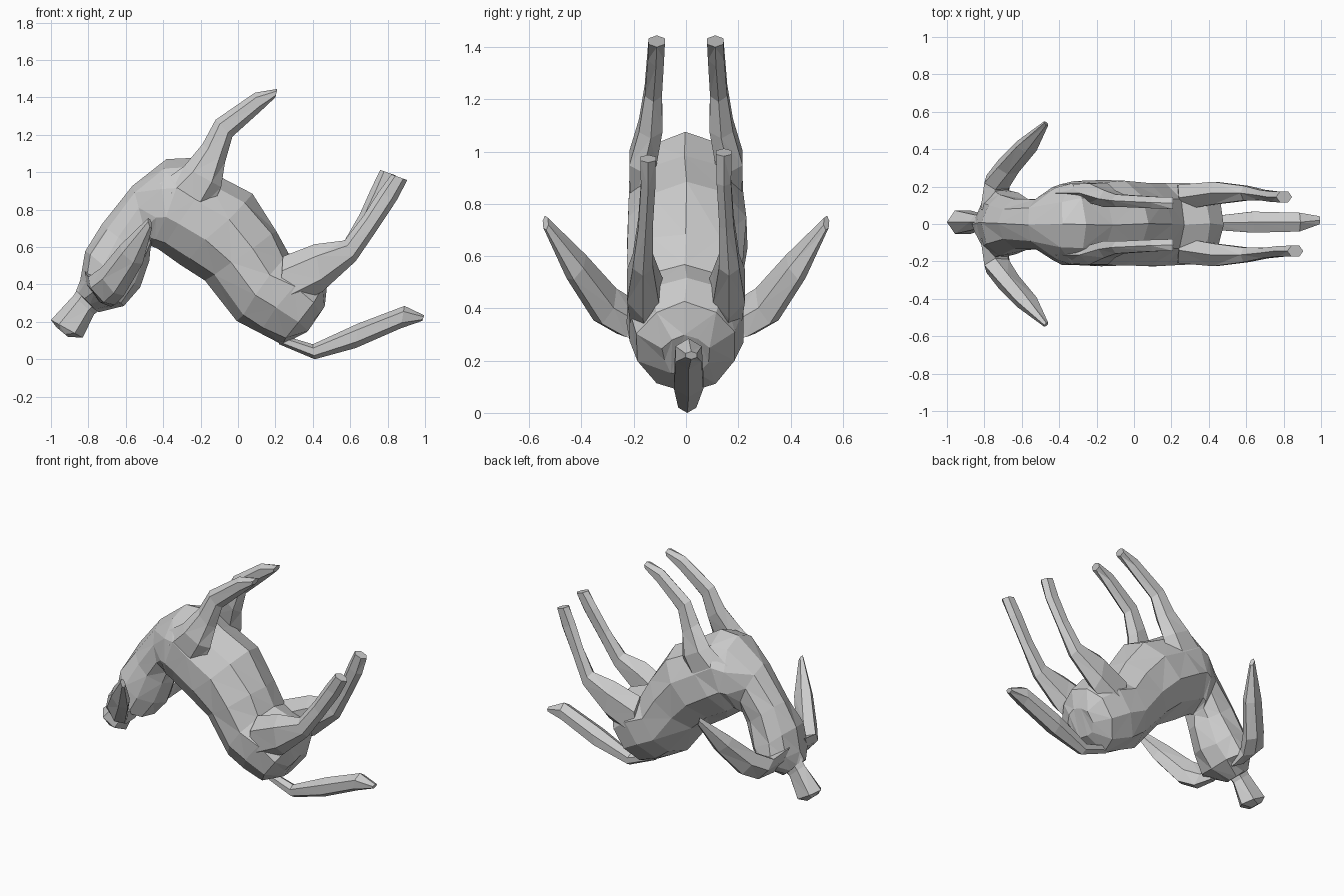
import bpy, bmesh, math, random
from mathutils import Vector

random.seed(4)


def loft(name, rings, n, side=Vector((0, 1, 0)), jitter=0.0):
    """Skin faceted rings; each ring = (end point A, end point B, half width)."""
    bm = bmesh.new()
    loops = []
    for a, b, w in rings:
        a, b = Vector(a), Vector(b)
        mid, half = (a + b) / 2, (a - b) / 2
        loop = []
        for i in range(n):
            t = 2 * math.pi * i / n
            r = Vector([random.uniform(-jitter, jitter) for _ in range(3)])
            loop.append(bm.verts.new(mid + half * math.cos(t) + side * w * math.sin(t) + r))
        loops.append(loop)
    for p, q in zip(loops, loops[1:]):
        for i in range(n):
            j = (i + 1) % n
            bm.faces.new((p[i], p[j], q[j], q[i]))
    bm.faces.new(loops[0])
    bm.faces.new(loops[-1])
    bmesh.ops.triangulate(bm, faces=bm.faces[:])
    bmesh.ops.recalc_face_normals(bm, faces=bm.faces[:])
    me = bpy.data.meshes.new(name)
    bm.to_mesh(me)
    bm.free()
    ob = bpy.data.objects.new(name, me)
    bpy.context.collection.objects.link(ob)
    return ob


def profile(rows, s=1, lean=0.0):
    """Rows of (xa, za, xb, zb, y, half width); lean shifts the tip in x, z."""
    out = []
    for k, (xa, za, xb, zb, y, w) in enumerate(rows):
        d = s * lean * max(0, k - 2) / (len(rows) - 3)
        out.append(((xa - d, s * y, za + d * 0.4), (xb - d, s * y, zb + d * 0.4), w))
    return out


# Torso, chest, neck and head as one bent body
body = [
    (0.47, 0.30, 0.36, 0.14, 0, 0.09),
    (0.48, 0.42, 0.24, 0.085, 0, 0.195),
    (0.41, 0.52, 0.10, 0.14, 0, 0.235),
    (0.27, 0.57, 0.00, 0.21, 0, 0.235),
    (0.21, 0.69, -0.17, 0.42, 0, 0.23),
    (0.08, 0.88, -0.30, 0.51, 0, 0.24),
    (-0.12, 0.98, -0.42, 0.59, 0, 0.235),
    (-0.26, 1.08, -0.46, 0.60, 0, 0.225),
    (-0.38, 1.07, -0.47, 0.60, 0, 0.20),
    (-0.57, 0.92, -0.46, 0.59, 0, 0.145),
    (-0.73, 0.72, -0.48, 0.53, 0, 0.14),
    (-0.81, 0.57, -0.53, 0.38, 0, 0.17),
    (-0.84, 0.42, -0.61, 0.29, 0, 0.19),
    (-0.86, 0.36, -0.75, 0.25, 0, 0.08),
]
loft("body", profile(body), 10, jitter=0.008)

# Muzzle
loft("muzzle", profile([
    (-0.83, 0.42, -0.73, 0.27, 0.01, 0.05),
    (-0.88, 0.34, -0.77, 0.24, 0.01, 0.045),
    (-1.00, 0.21, -0.83, 0.115, 0.01, 0.072),
    (-0.97, 0.17, -0.91, 0.12, 0.01, 0.045)]), 6)

# Tail
loft("tail", profile([
    (0.20, 0.14, 0.22, 0.08, 0, 0.03),
    (0.40, 0.08, 0.41, 0.00, 0.005, 0.04),
    (0.64, 0.19, 0.63, 0.06, 0.01, 0.065),
    (0.89, 0.285, 0.87, 0.165, 0.01, 0.058),
    (0.995, 0.235, 0.985, 0.205, 0.02, 0.025)]), 6)

# Paired limbs and ears
hind = [
    (0.24, 0.55, 0.22, 0.24, 0.14, 0.08),
    (0.41, 0.615, 0.45, 0.36, 0.165, 0.07),
    (0.57, 0.635, 0.63, 0.525, 0.165, 0.045),
    (0.66, 0.77, 0.73, 0.69, 0.155, 0.032),
    (0.73, 0.90, 0.83, 0.86, 0.145, 0.032),
    (0.79, 1.00, 0.875, 0.97, 0.145, 0.034),
]
fore = [
    (-0.42, 0.94, -0.18, 0.72, 0.165, 0.055),
    (-0.29, 1.03, -0.09, 0.92, 0.165, 0.06),
    (-0.19, 1.15, -0.07, 1.05, 0.135, 0.052),
    (-0.12, 1.28, -0.03, 1.19, 0.125, 0.038),
    (0.09, 1.425, 0.12, 1.325, 0.115, 0.036),
    (0.21, 1.445, 0.20, 1.40, 0.112, 0.036),
]
ear = [
    ((-0.82, 0.08, 0.47), (-0.68, 0.10, 0.28), 0.06),
    ((-0.80, 0.22, 0.44), (-0.66, 0.23, 0.29), 0.06),
    ((-0.73, 0.30, 0.49), (-0.61, 0.32, 0.34), 0.06),
    ((-0.63, 0.41, 0.61), (-0.51, 0.43, 0.51), 0.05),
    ((-0.48, 0.54, 0.755), (-0.46, 0.535, 0.70), 0.015),
]
for s, label in ((-1, "right"), (1, "left")):
    loft("hind_leg_" + label, profile(hind, s, 0.03), 6)
    loft("front_leg_" + label, profile(fore, s), 6)
    rings = [((a[0], s * a[1], a[2]), (b[0], s * b[1], b[2]), w) for a, b, w in ear]
    loft("ear_" + label, rings, 6, Vector((0.45, -0.75 * s, 0.45)))
